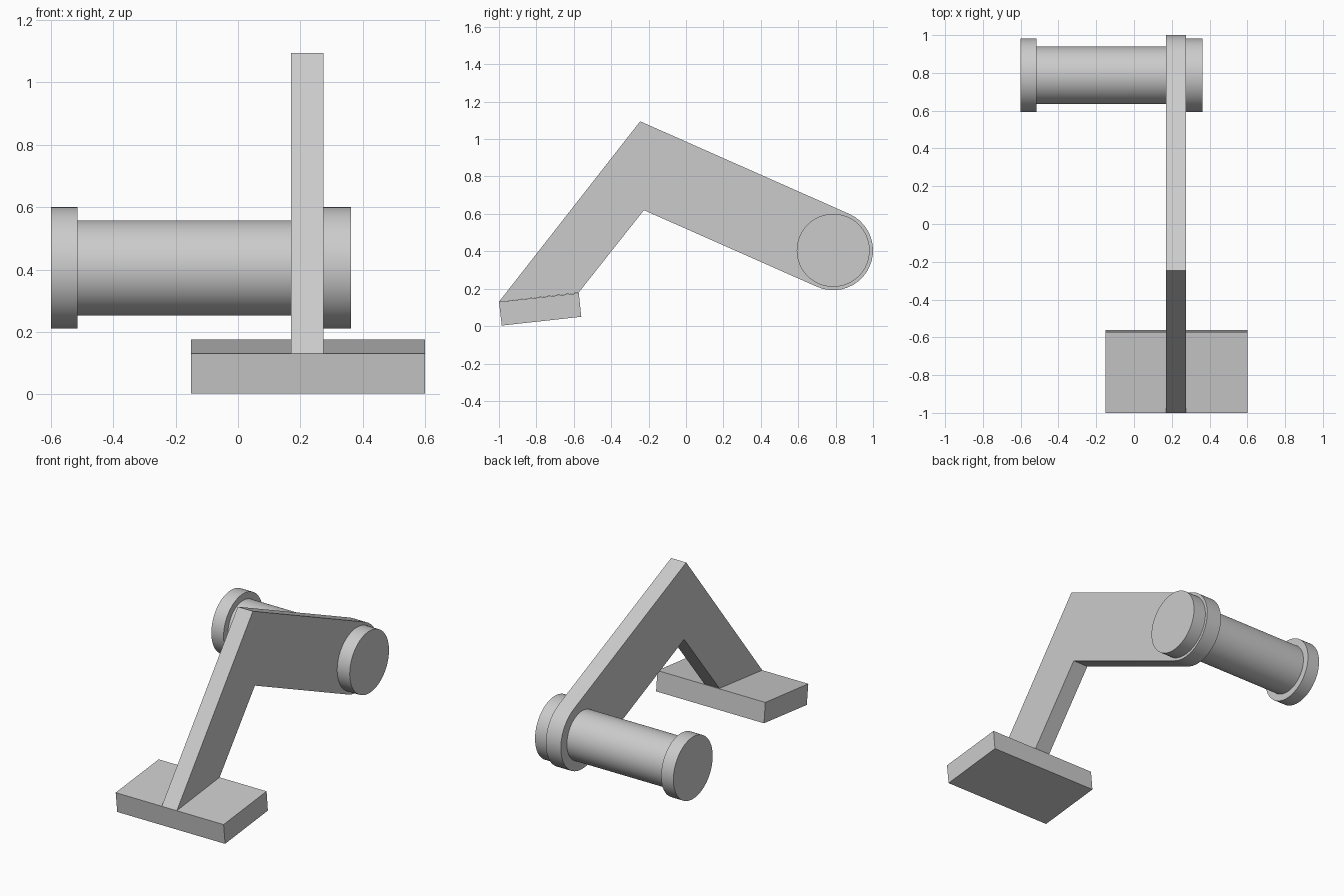
import bpy, math
from mathutils import Matrix

cube = bpy.data.objects.get("Cube")
if cube:
    bpy.data.objects.remove(cube, do_unlink=True)

GREY = (0.6, 0.6, 0.6, 1.0)
grey = bpy.data.materials.new("light grey")
grey.use_nodes = True
grey.diffuse_color = GREY
grey.node_tree.nodes["Principled BSDF"].inputs["Base Color"].default_value = GREY

PIVOT_Y, PIVOT_Z = 0.787, 0.405
ARM_X0, ARM_X1 = 0.17, 0.275


def extrude_profile(name, points, x0, x1):
    """Solid prism from a clockwise (y, z) outline, spanning x0 to x1."""
    n = len(points)
    verts = [(x, y, z) for x in (x0, x1) for y, z in points]
    faces = [tuple(range(n)), tuple(reversed(range(n, 2 * n)))]
    faces += [(i, i + n, (i + 1) % n + n, (i + 1) % n) for i in range(n)]
    mesh = bpy.data.meshes.new(name)
    mesh.from_pydata(verts, [], faces)
    mesh.materials.append(grey)
    obj = bpy.data.objects.new(name, mesh)
    bpy.context.collection.objects.link(obj)
    return obj


def smooth(obj):
    bpy.ops.object.select_all(action='DESELECT')
    obj.select_set(True)
    bpy.context.view_layer.objects.active = obj
    bpy.ops.object.shade_smooth_by_angle(angle=math.radians(30))


def pivot_cylinder(name, radius, x0, x1):
    """Cylinder lying along x on the pivot axis."""
    bpy.ops.mesh.primitive_cylinder_add(vertices=64, radius=radius, depth=x1 - x0)
    obj = bpy.context.object
    obj.name = name
    obj.data.transform(Matrix.Rotation(math.pi / 2, 4, 'Y'))
    obj.location = ((x0 + x1) / 2, PIVOT_Y, PIVOT_Z)
    obj.data.materials.append(grey)
    smooth(obj)


# Bent arm with a rounded end around the pivot
SLOPE = math.radians(-23.8)
END_RADIUS = 0.213
STEPS = 20
outline = [(-1.0, 0.13), (-0.245, 1.095)]
for i in range(STEPS + 1):
    a = SLOPE + math.pi / 2 - math.pi * i / STEPS
    outline.append((PIVOT_Y + END_RADIUS * math.cos(a),
                    PIVOT_Z + END_RADIUS * math.sin(a)))
outline += [(-0.225, 0.62), (-0.575, 0.178)]
smooth(extrude_profile("bent_arm", outline, ARM_X0, ARM_X1))

# Tilted foot pad
pad = [(-1.0, 0.13), (-0.573, 0.176), (-0.56, 0.05), (-0.985, 0.003)]
extrude_profile("foot_pad", pad, -0.15, 0.6)

# Pivot shaft and its two end caps
pivot_cylinder("pivot_shaft", 0.153, -0.515, ARM_X0)
pivot_cylinder("outer_cap", 0.195, -0.6, -0.515)
pivot_cylinder("inner_cap", 0.195, ARM_X1, 0.362)
